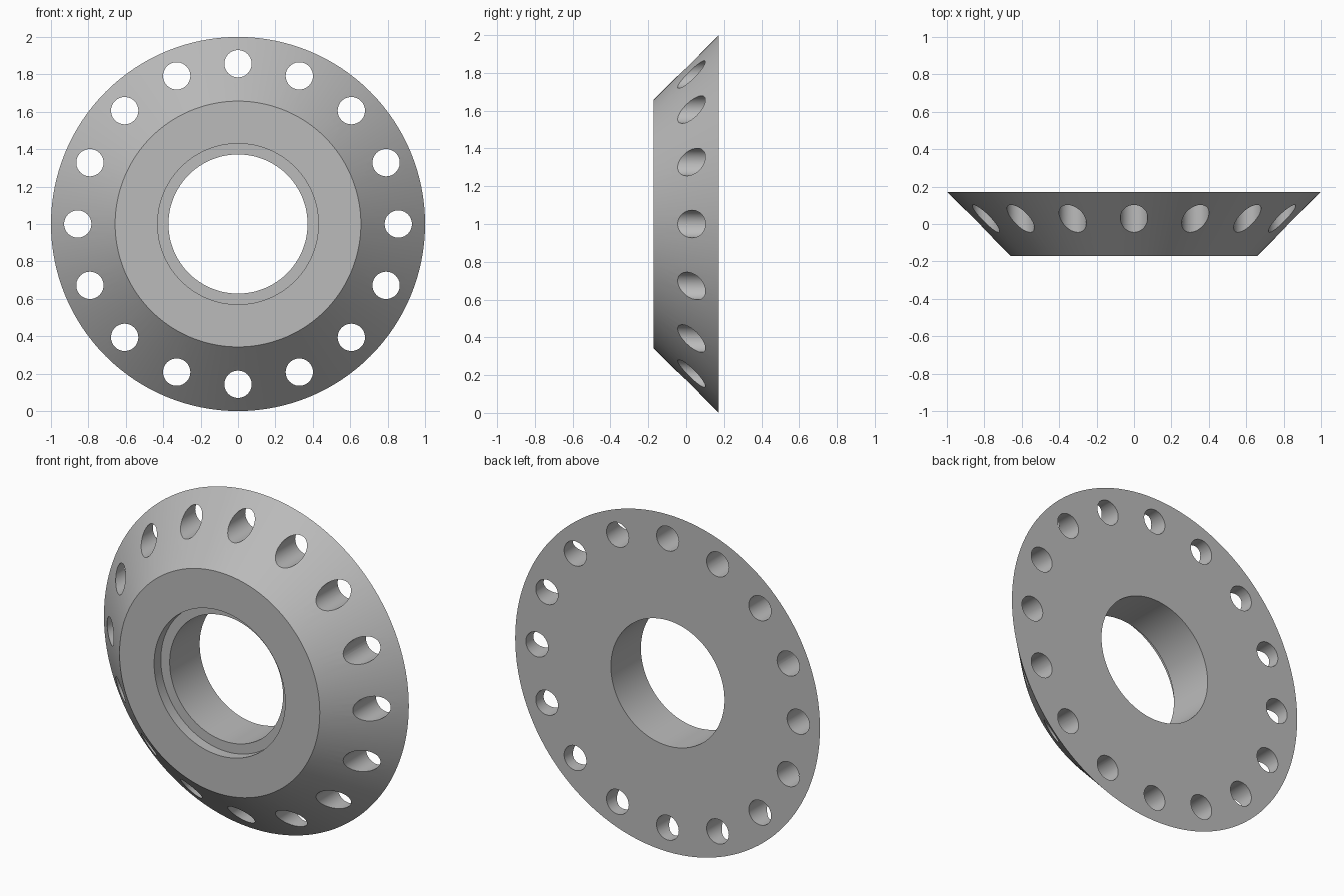
import bpy, bmesh, math
from mathutils import Matrix, Vector

default = bpy.data.objects.get("Cube")
if default:
    bpy.data.objects.remove(default, do_unlink=True)

SEGMENTS = 128
HALF = 0.172          # half the thickness along y
HOLES = 16
HOLE_CIRCLE = 0.857
HOLE_RADIUS = 0.073
CENTRE = Vector((0, 0, 1))

grey = bpy.data.materials.new("plain grey")
grey.use_nodes = True
colour = (0.5, 0.5, 0.5, 1)
grey.diffuse_color = colour
grey.node_tree.nodes["Principled BSDF"].inputs["Base Color"].default_value = colour


def make_object(name, bm):
    bmesh.ops.recalc_face_normals(bm, faces=bm.faces)
    mesh = bpy.data.meshes.new(name)
    bm.to_mesh(mesh)
    bm.free()
    mesh.materials.append(grey)
    obj = bpy.data.objects.new(name, mesh)
    bpy.context.collection.objects.link(obj)
    return obj


# Conical flange: closed (radius, y) profile turned about the y axis
profile = [(1.0, HALF), (0.657, -HALF), (0.43, -HALF),
           (0.43, -HALF + 0.063), (0.372, -HALF + 0.063), (0.372, HALF)]
bm = bmesh.new()
rings = []
for i in range(SEGMENTS):
    a = math.tau * i / SEGMENTS
    rings.append([bm.verts.new(CENTRE + Vector((r * math.cos(a), y, r * math.sin(a))))
                  for r, y in profile])
for i, ring in enumerate(rings):
    following = rings[(i + 1) % SEGMENTS]
    for j in range(len(profile)):
        k = (j + 1) % len(profile)
        bm.faces.new((ring[j], ring[k], following[k], following[j]))
flange = make_object("conical_flange", bm)

# Ring of straight bolt holes, cut through along y
bm = bmesh.new()
for i in range(HOLES):
    a = math.tau * i / HOLES
    place = CENTRE + HOLE_CIRCLE * Vector((math.cos(a), 0, math.sin(a)))
    bmesh.ops.create_cone(bm, cap_ends=True, segments=48, depth=1,
                          radius1=HOLE_RADIUS, radius2=HOLE_RADIUS,
                          matrix=Matrix.Translation(place) @ Matrix.Rotation(math.pi / 2, 4, "X"))
cutter = make_object("bolt_hole_cutter", bm)
cutter.hide_render = True

cut = flange.modifiers.new("bolt holes", "BOOLEAN")
cut.operation = "DIFFERENCE"
cut.solver = "EXACT"
cut.object = cutter

bpy.ops.object.select_all(action="DESELECT")
flange.select_set(True)
bpy.context.view_layer.objects.active = flange
bpy.ops.object.modifier_apply(modifier=cut.name)
bpy.data.objects.remove(cutter, do_unlink=True)

# Smooth the round walls, keep the rims sharp
bpy.ops.object.shade_smooth_by_angle(angle=math.radians(30))
